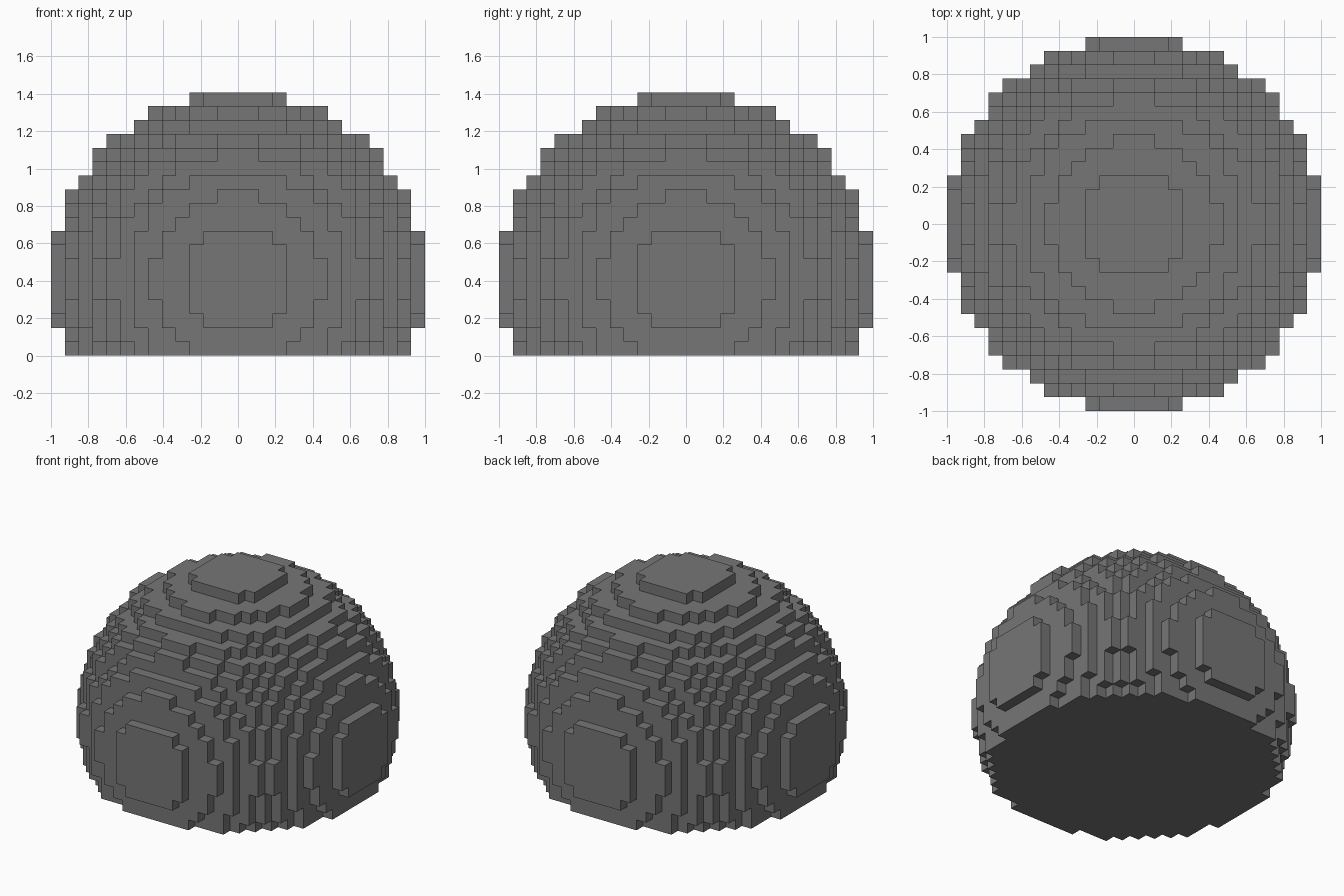
import bpy
import bmesh
from mathutils import Vector

cube = bpy.data.objects.get("Cube")
if cube:
    bpy.data.objects.remove(cube, do_unlink=True)

RADIUS = 13                 # blocks from the centre to the outermost layer
FLOOR = -5                  # lowest block layer, where the ball is cut flat
CELL = 2 / (2 * RADIUS + 1)

# Plain grey stone
stone = bpy.data.materials.new("grey stone")
stone.use_nodes = True
grey = (0.18, 0.18, 0.18, 1)
stone.diffuse_color = grey
bsdf = stone.node_tree.nodes["Principled BSDF"]
bsdf.inputs["Base Color"].default_value = grey
bsdf.inputs["Roughness"].default_value = 0.9

# Blocks whose centres lie inside the ball
span = range(-RADIUS, RADIUS + 1)
blocks = {(x, y, z) for x in span for y in span for z in range(FLOOR, RADIUS + 1)
          if x * x + y * y + z * z <= (RADIUS + 0.5) ** 2}

# Outer skin: one square for every block side that has no neighbour
bm = bmesh.new()
corners = {}


def corner(point):
    key = tuple(round(2 * c) for c in point)
    if key not in corners:
        lifted = point + Vector((0, 0, 0.5 - FLOOR))
        corners[key] = bm.verts.new(lifted * CELL)
    return corners[key]


for block in sorted(blocks):
    centre = Vector(block)
    for axis in range(3):
        for sign in (-1, 1):
            normal = Vector((0, 0, 0))
            normal[axis] = sign
            if tuple(int(c) for c in centre + normal) in blocks:
                continue
            u = Vector((0, 0, 0))
            u[(axis + 1) % 3] = 1
            v = normal.cross(u)
            bm.faces.new([corner(centre + (normal + a * u + b * v) / 2)
                          for a, b in ((-1, -1), (1, -1), (1, 1), (-1, 1))])

mesh = bpy.data.meshes.new("block_dome")
bm.to_mesh(mesh)
bm.free()
mesh.materials.append(stone)
dome = bpy.data.objects.new("block_dome", mesh)
bpy.context.collection.objects.link(dome)
